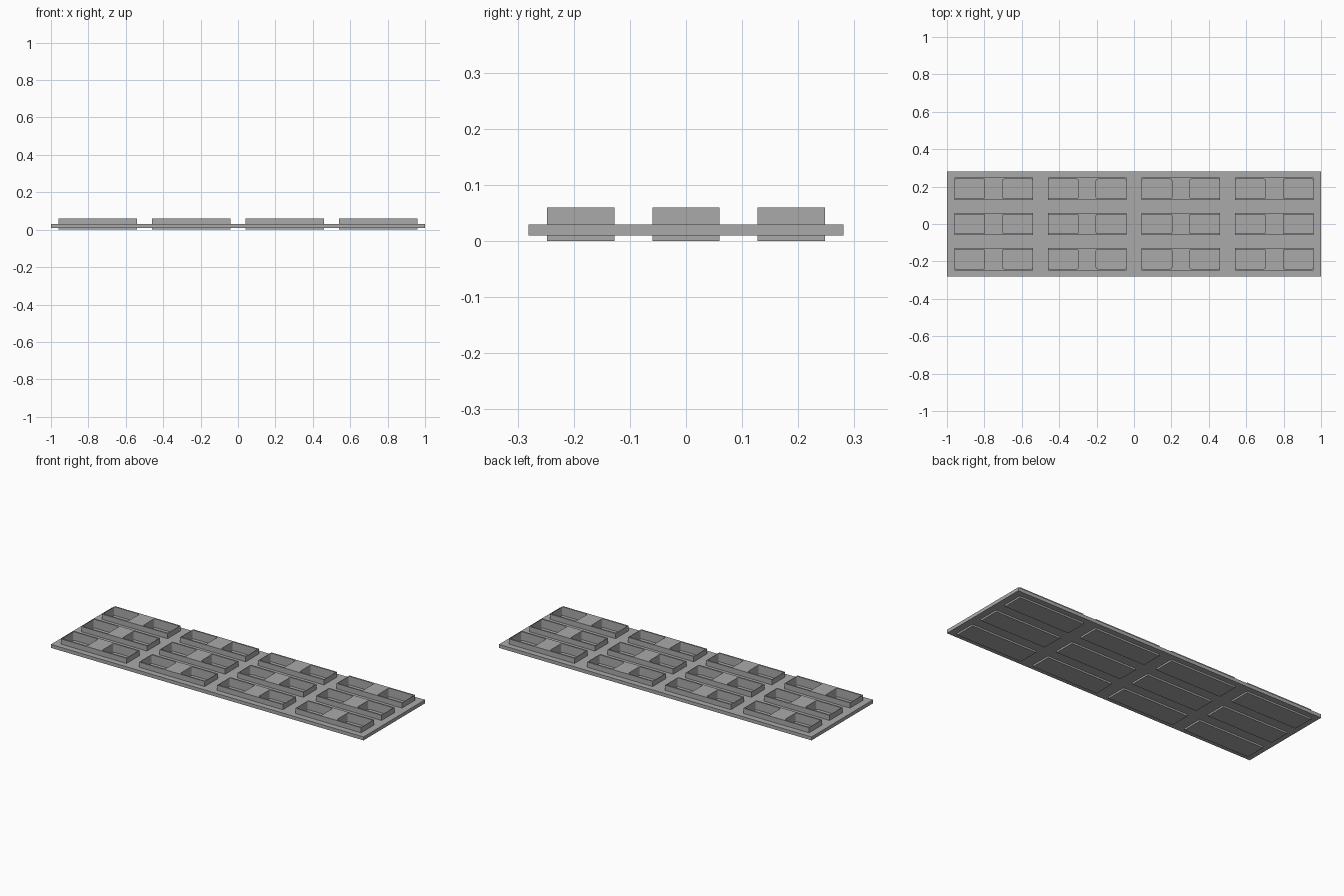
import bpy
import bmesh
from mathutils import Matrix, Vector

cube = bpy.data.objects.get("Cube")
if cube:
    bpy.data.objects.remove(cube, do_unlink=True)

TRAY_X = (-0.75, -0.25, 0.25, 0.75)
TRAY_Y = (-0.1875, 0.0, 0.1875)
TRAY_SIZE = (0.42, 0.12)
POCKET_SIZE = (0.16, 0.104)
POCKET_OFFSET = 0.128

grey = bpy.data.materials.new("plain grey")
grey.use_nodes = True
grey.diffuse_color = (0.4, 0.4, 0.4, 1)
grey.node_tree.nodes["Principled BSDF"].inputs["Base Color"].default_value = grey.diffuse_color


def boxes(name, centres, size, bottom, top, corner=0.0):
    """One object holding equal boxes, optionally with rounded upright edges."""
    bm = bmesh.new()
    scale = Matrix.Diagonal((size[0], size[1], top - bottom, 1))
    for x, y in centres:
        place = Matrix.Translation(Vector((x, y, (bottom + top) / 2)))
        bmesh.ops.create_cube(bm, size=1, matrix=place @ scale)
    if corner:
        upright = [e for e in bm.edges
                   if abs(e.verts[0].co.z - e.verts[1].co.z) > (top - bottom) / 2]
        bmesh.ops.bevel(bm, geom=upright, offset=corner, segments=3,
                        profile=0.5, affect='EDGES')
    mesh = bpy.data.meshes.new(name)
    bm.to_mesh(mesh)
    bm.free()
    mesh.materials.append(grey)
    obj = bpy.data.objects.new(name, mesh)
    bpy.context.collection.objects.link(obj)
    return obj


def add_boolean(target, other, operation):
    mod = target.modifiers.new(other.name, 'BOOLEAN')
    mod.operation = operation
    mod.solver = 'EXACT'
    mod.object = other
    other.hide_render = True


# Flat base sheet
panel = boxes("tray_panel", [(0, 0)], (2.0, 0.562), 0.01, 0.03)

# Raised trays passing through the sheet
tray_centres = [(x, y) for x in TRAY_X for y in TRAY_Y]
trays = boxes("tray_blocks", tray_centres, TRAY_SIZE, 0.0, 0.06)

# Two open pockets in every tray, with a solid bridge between them
pocket_centres = [(x + side * POCKET_OFFSET, y)
                  for x, y in tray_centres for side in (-1, 1)]
pockets = boxes("pocket_cutters", pocket_centres, POCKET_SIZE, 0.01, 0.08, corner=0.008)

add_boolean(panel, trays, 'UNION')
add_boolean(panel, pockets, 'DIFFERENCE')

# Bake the result and drop the helpers
bpy.context.view_layer.update()
evaluated = panel.evaluated_get(bpy.context.evaluated_depsgraph_get())
solid = bpy.data.meshes.new_from_object(evaluated)
panel.modifiers.clear()
panel.data = solid
for helper in (trays, pockets):
    bpy.data.objects.remove(helper, do_unlink=True)
